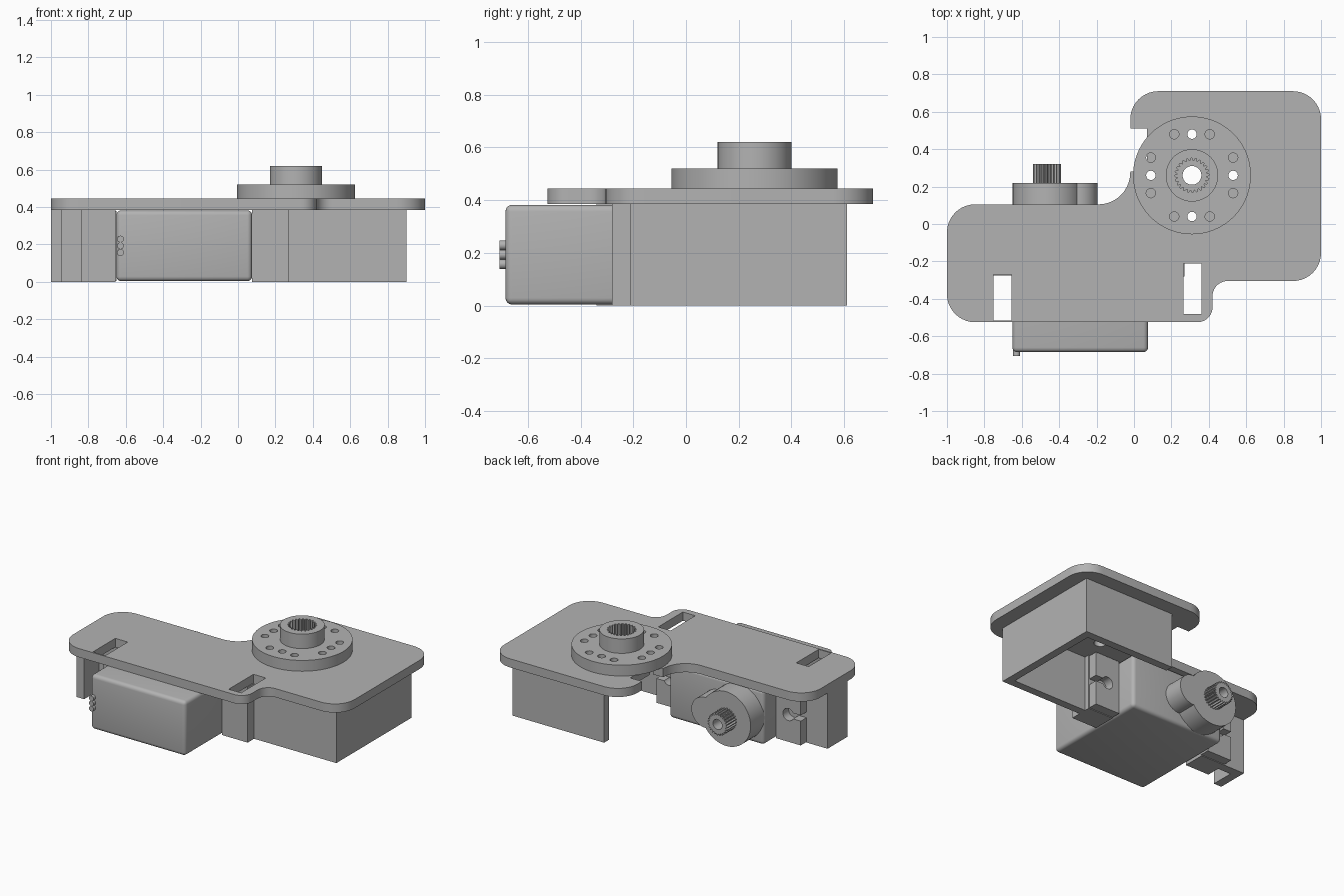
import bpy, bmesh, math
from mathutils import Vector, Matrix

if "Cube" in bpy.data.objects:
    bpy.data.objects.remove(bpy.data.objects["Cube"])

grey = bpy.data.materials.new("plain_grey")
grey.diffuse_color = (0.45, 0.45, 0.45, 1)
grey.use_nodes = True
grey.node_tree.nodes["Principled BSDF"].inputs["Base Color"].default_value = grey.diffuse_color
TO_Y = Matrix.Rotation(math.radians(90), 4, 'X')   # profile (x, z), extruded along y


def prism(name, pts, lo, hi, along_y=False):
    """Extrude an outline between lo and hi along z, or along y."""
    bm = bmesh.new()
    a, b = (-hi, -lo) if along_y else (lo, hi)
    face = bm.faces.new([bm.verts.new((x, y, a)) for x, y in pts])
    ext = bmesh.ops.extrude_face_region(bm, geom=[face])
    bmesh.ops.translate(bm, vec=(0, 0, b - a),
                        verts=[v for v in ext["geom"] if isinstance(v, bmesh.types.BMVert)])
    bmesh.ops.recalc_face_normals(bm, faces=bm.faces)
    if along_y:
        bm.transform(TO_Y)
    me = bpy.data.meshes.new(name)
    bm.to_mesh(me)
    bm.free()
    me.materials.append(grey)
    ob = bpy.data.objects.new(name, me)
    bpy.context.collection.objects.link(ob)
    return ob


def rect(x0, x1, y0, y1):
    return [(x0, y0), (x1, y0), (x1, y1), (x0, y1)]


def circle(cx, cy, r, n=48):
    return [(cx + r * math.cos(2 * math.pi * i / n), cy + r * math.sin(2 * math.pi * i / n))
            for i in range(n)]


def teeth(cx, cy, r0, r1, n):
    pts = []
    for i in range(n * 4):
        r = r1 if i % 4 < 2 else r0
        a = 2 * math.pi * i / (n * 4)
        pts.append((cx + r * math.cos(a), cy + r * math.sin(a)))
    return pts


def rounded(corners, n=10):
    """Round each right-angled corner (x, y, radius) of an outline."""
    pts = []
    for i, (x, y, r) in enumerate(corners):
        p = Vector((x, y))
        if r == 0:
            pts.append((x, y))
            continue
        u = (Vector(corners[i - 1][:2]) - p).normalized()
        v = (Vector(corners[(i + 1) % len(corners)][:2]) - p).normalized()
        c = p + r * (u + v)
        for k in range(n + 1):
            t = math.pi / 2 * k / n
            pts.append(tuple(c - v * r * math.cos(t) - u * r * math.sin(t)))
    return pts


def activate(ob):
    bpy.ops.object.select_all(action='DESELECT')
    bpy.context.view_layer.objects.active = ob
    ob.select_set(True)


def cut(ob, cutters):
    activate(ob)
    for c in cutters:
        m = ob.modifiers.new("cut", 'BOOLEAN')
        m.operation, m.solver, m.object = 'DIFFERENCE', 'EXACT', c
        bpy.ops.object.modifier_apply(modifier=m.name)
        bpy.data.objects.remove(c, do_unlink=True)


def union(ob, others):
    activate(ob)
    for o in others:
        m = ob.modifiers.new("join", 'BOOLEAN')
        m.operation, m.solver, m.object = 'UNION', 'EXACT', o
        bpy.ops.object.modifier_apply(modifier=m.name)
        bpy.data.objects.remove(o, do_unlink=True)


HX, HY = 0.31, 0.26        # output hub centre
SX, SZ = -0.465, 0.193     # motor shaft centre
P0, P1 = 0.385, 0.445      # plate bottom and top

# Top plate with rounded outline, edge notch, access slots and hub holes
plate = prism("top_plate", rounded([
    (-1, -0.525, 0.15), (0.42, -0.525, 0.08), (0.42, -0.305, 0.08), (1, -0.305, 0.15),
    (1, 0.71, 0.15), (-0.02, 0.71, 0.15), (-0.02, 0.51, 0), (0.07, 0.51, 0),
    (0.07, 0.28, 0), (-0.02, 0.28, 0), (-0.02, 0.105, 0.17), (-1, 0.105, 0.15)]), P0, P1)
holes = [rect(-0.75, -0.655, -0.515, -0.27), rect(0.265, 0.36, -0.48, -0.21),
         circle(HX, HY, 0.05)]
holes += [circle(HX + 0.22 * dx, HY + 0.22 * dy, 0.04, 24)
          for dx, dy in ((1, 0), (-1, 0), (0, 1), (0, -1))]
cut(plate, [prism("cutter", h, P0 - 0.1, P1 + 0.1) for h in holes])

# Walls of the open housing below the plate
prism("housing_wall", [(0.27, -0.21), (0.9, -0.21), (0.9, 0.61), (0.2, 0.61), (0.2, 0.555),
                       (0.845, 0.555), (0.845, -0.155), (0.27, -0.155)], 0, P0)

# Mounting blocks on both sides of the motor, and the left bracket leg
prism("right_mount_block", rect(0.075, 0.27, -0.28, -0.12), 0, P0)
prism("left_mount_block", [(-1, -0.34), (-0.94, -0.34), (-0.94, -0.18), (-0.84, -0.18),
                           (-0.84, -0.275), (-0.655, -0.275), (-0.655, -0.12), (-1, -0.12)], 0, P0)

# Motor case with softened edges
case = prism("motor_case", rect(-0.65, 0.075, -0.685, 0.08), 0.004, 0.382)
bev = case.modifiers.new("soft_edges", 'BEVEL')
bev.width, bev.segments = 0.025, 4
activate(case)
bpy.ops.object.modifier_apply(modifier=bev.name)

# Motor flanges, each with a screw hole open to its outer end
for name, x0, x1, s in (("left_flange", -0.84, -0.65, -1), ("right_flange", 0.075, 0.265, 1)):
    fl = prism(name, rect(x0, x1, 0.005, 0.38), -0.12, -0.055, True)
    xc = (x0 + x1) / 2
    cut(fl, [prism("cutter", circle(xc, SZ, 0.042, 24), -0.118, 0.1, True),
             prism("cutter", rect(min(xc, xc + s * 0.2), max(xc, xc + s * 0.2),
                                  SZ - 0.02, SZ + 0.02), -0.118, 0.1, True)])

# Gear cover on the motor: large and small round bosses
boss = prism("gear_cover", circle(-0.461, SZ, 0.188), 0.07, 0.22, True)
union(boss, [prism("small_boss", circle(-0.30, SZ, 0.105), 0.07, 0.22, True)])

# Toothed motor shaft with a screw hole
shaft = prism("motor_shaft", teeth(SX, SZ, 0.064, 0.076, 24), 0.21, 0.32, True)
cut(shaft, [prism("cutter", circle(SX, SZ, 0.035, 24), 0.24, 0.4, True)])

# Three-wire lead at the front of the case
for i in range(3):
    z = SZ + (i - 1) * 0.036
    prism(f"wire_{i + 1}", circle(-0.628, z, 0.018, 16), -0.707, -0.66, True)

# Output disc and hub with toothed socket
disc = prism("output_disc", circle(HX, HY, 0.315, 72), P1, 0.52)
union(disc, [prism("hub", circle(HX, HY, 0.14), P1 + 0.02, 0.62)])
bores = []
for k in range(4):
    c, s = round(math.cos(k * math.pi / 2)), round(math.sin(k * math.pi / 2))
    for t in (-0.095, 0, 0.095):
        bores.append(circle(HX + 0.22 * c - t * s, HY + 0.22 * s + t * c, 0.025, 24))
bores.append(circle(HX, HY, 0.05))
cut(disc, [prism("cutter", b, 0.4, 0.7) for b in bores])
cut(disc, [prism("cutter", teeth(HX, HY, 0.078, 0.092, 24), 0.5, 0.7)])

# Smooth round surfaces, keep edges sharp
for ob in bpy.context.scene.objects:
    activate(ob)
    bpy.ops.object.shade_smooth_by_angle(angle=math.radians(25))
